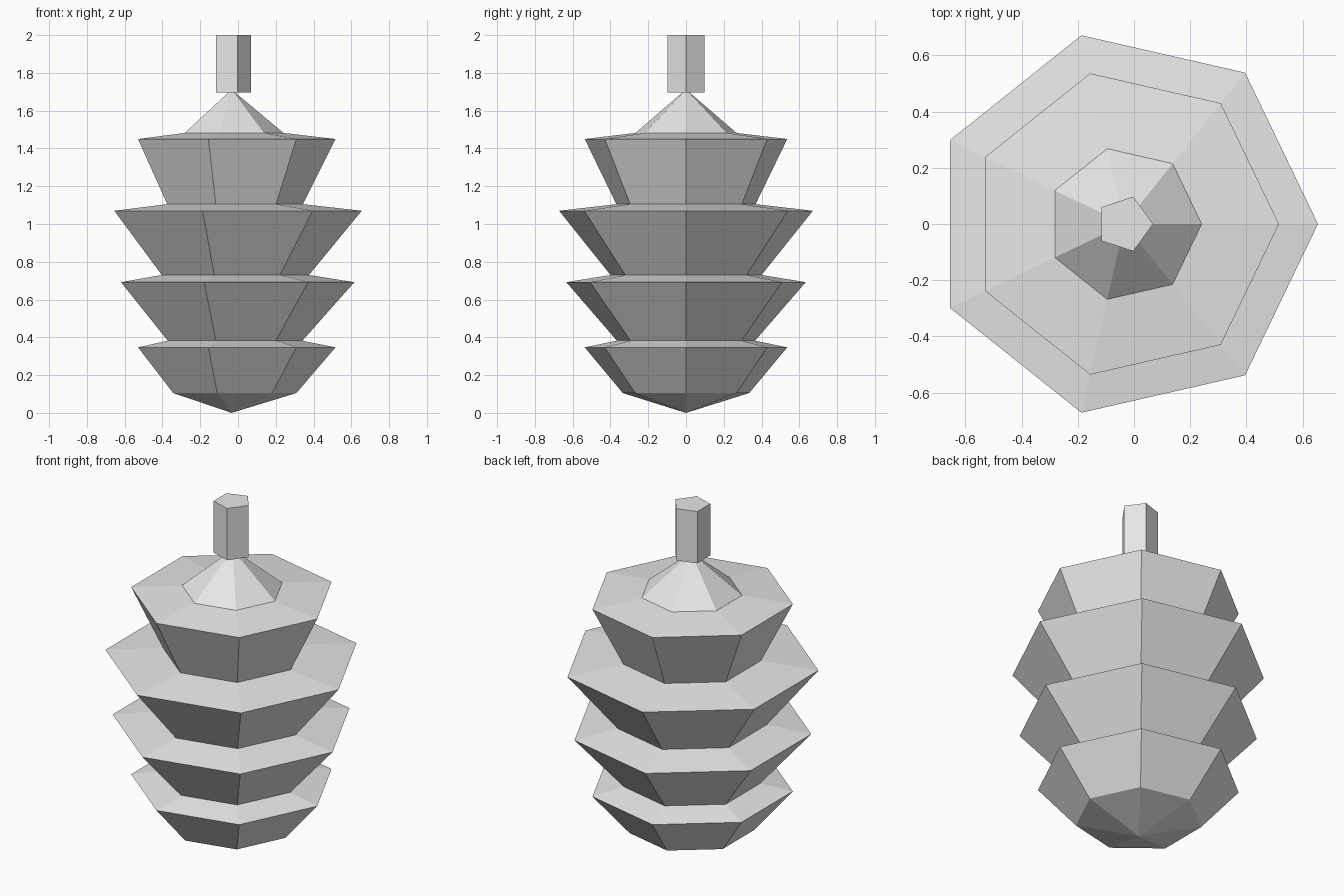
import bpy
import bmesh
from math import cos, sin, tau

cube = bpy.data.objects.get("Cube")
if cube:
    bpy.data.objects.remove(cube)

AXIS_X = -0.034  # the turning axis sits slightly off the origin

grey = bpy.data.materials.new("light_grey")
grey.use_nodes = True
colour = (0.8, 0.8, 0.8, 1)
grey.diffuse_color = colour
grey.node_tree.nodes["Principled BSDF"].inputs["Base Color"].default_value = colour


def lathe(name, profile, sides):
    """Turn (radius, height) points, listed bottom to top, into a faceted solid."""
    bm = bmesh.new()
    rings = []
    for r, z in profile:
        count = sides if r > 0 else 1
        rings.append([bm.verts.new((r * cos(tau * i / sides), r * sin(tau * i / sides), z))
                      for i in range(count)])
    for low, high in zip(rings, rings[1:]):
        for i in range(sides):
            j = (i + 1) % sides
            corners = [low[i % len(low)], low[j % len(low)],
                       high[j % len(high)], high[i % len(high)]]
            bm.faces.new(list(dict.fromkeys(corners)))
    # close blunt ends
    for ring in (rings[0], rings[-1]):
        if len(ring) > 1:
            bm.faces.new(ring)
    bmesh.ops.recalc_face_normals(bm, faces=bm.faces)
    mesh = bpy.data.meshes.new(name)
    bm.to_mesh(mesh)
    bm.free()
    mesh.materials.append(grey)
    obj = bpy.data.objects.new(name, mesh)
    obj.location.x = AXIS_X
    bpy.context.collection.objects.link(obj)
    return obj


# Tiered body: pointed base, four flaring tiers, conical cap
tiers = [  # (foot radius, foot height, rim radius, rim height)
    (0.343, 0.105, 0.55, 0.347),
    (0.375, 0.382, 0.65, 0.692),
    (0.41, 0.73, 0.689, 1.07),
    (0.378, 1.105, 0.55, 1.45),
]
body = [(0, 0)]
for foot_r, foot_z, rim_r, rim_z in tiers:
    body += [(foot_r, foot_z), (rim_r, rim_z)]
body += [(0.275, 1.482), (0, 1.712)]
lathe("tiered_body", body, 7)

# Five-sided stem
lathe("stem", [(0.102, 1.695), (0.102, 2.0)], 5)
